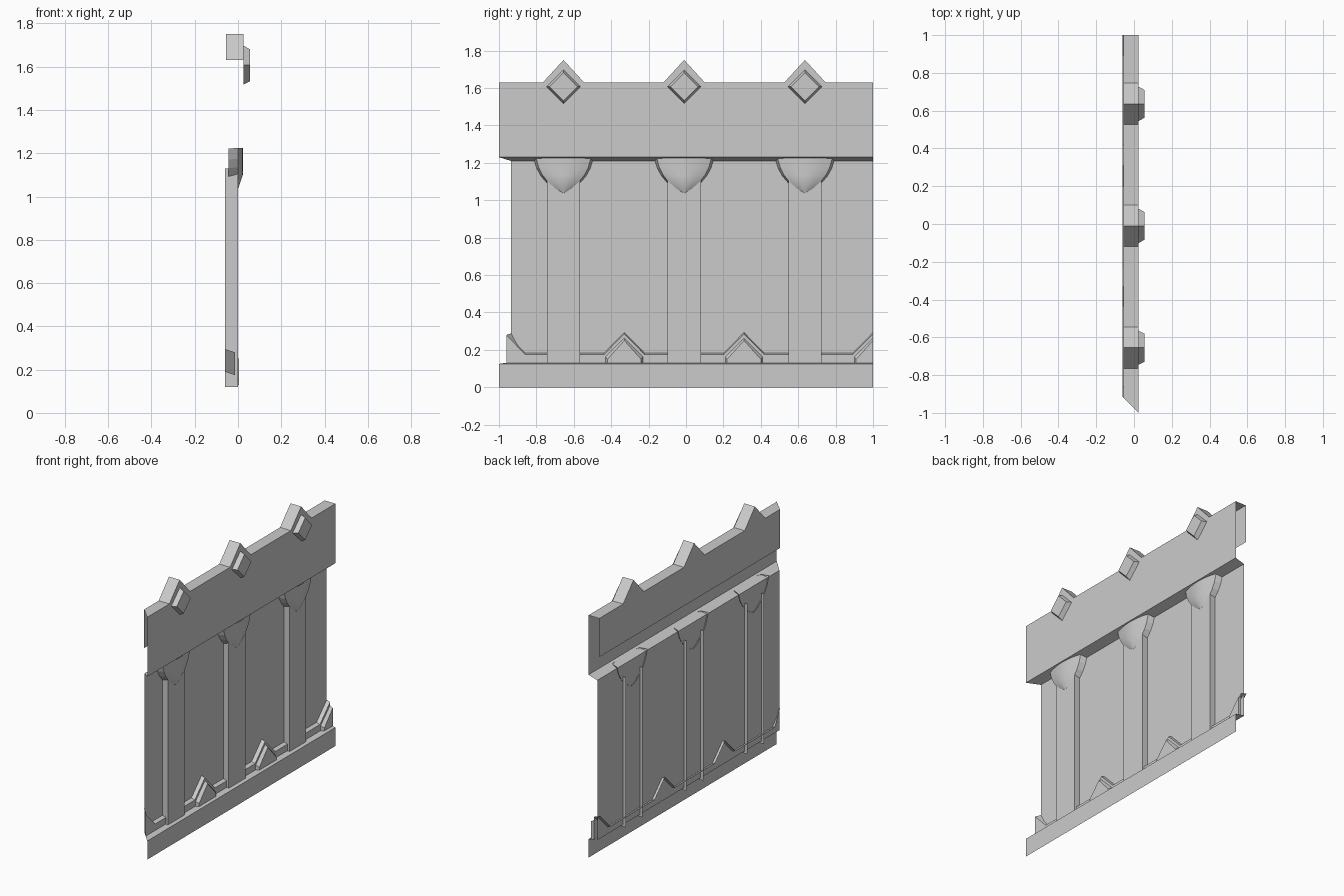
import bpy
import math

cube = bpy.data.objects.get("Cube")
if cube:
    bpy.data.objects.remove(cube, do_unlink=True)

GREY = (0.6, 0.6, 0.6, 1)
stone = bpy.data.materials.new("grey_stone")
stone.use_nodes = True
stone.diffuse_color = GREY
stone.node_tree.nodes["Principled BSDF"].inputs["Base Color"].default_value = GREY

FACE, PANEL, BACK = 0.025, -0.04, -0.055   # wall depths along x
BAYS = (-0.655, -0.01, 0.636)              # pilaster centres along y


def mitre(x):
    """Position of the mitred end at depth x."""
    return -1 + (FACE - x)


def build(name, verts, faces, smooth=False):
    mesh = bpy.data.meshes.new(name)
    mesh.from_pydata(verts, [], faces)
    mesh.materials.append(stone)
    obj = bpy.data.objects.new(name, mesh)
    bpy.context.collection.objects.link(obj)
    if smooth:
        for poly in mesh.polygons:
            poly.use_smooth = True
    return obj


def loft(name, rows, closed=False, caps=(), smooth=False):
    """Skin rows of equal length; caps lists the rows to fill."""
    n = len(rows[0])
    verts = [p for row in rows for p in row]
    faces = []
    for r in range(len(rows) - 1):
        for i in range(n if closed else n - 1):
            j = (i + 1) % n
            faces.append((r * n + i, r * n + j, (r + 1) * n + j, (r + 1) * n + i))
    for r in caps:
        faces.append(tuple(range(r * n, r * n + n)))
    return build(name, verts, faces, smooth)


def at(x, outline):
    return [(x, y, z) for y, z in outline]


def strip(name, profile):
    """Sweep an (x, z) profile along the wall."""
    return loft(name, [[(x, mitre(x), z), (x, 1, z)] for x, z in profile])


# Plinth, main panel and sloping soffit
strip("plinth", [(FACE, 0), (FACE, 0.125), (PANEL, 0.135)])
strip("wall_panel", [(PANEL, 0.135), (PANEL, 1.21)])
strip("soffit", [(PANEL, 1.21), (FACE, 1.23)])


# Parapet with three pointed crests
def parapet_top(x):
    line = [(mitre(x), 1.63)]
    for c in BAYS:
        line += [(c - 0.11, 1.63), (c, 1.75), (c + 0.11, 1.63)]
    return line + [(1, 1.63)]


def plate(name, x, top, bottom, facing):
    ring = at(x, top) + [(x, top[-1][0], bottom), (x, top[0][0], bottom)]
    order = range(len(ring))
    return build(name, ring, [tuple(order) if facing < 0 else tuple(reversed(order))])


loft("parapet_top", [at(FACE, parapet_top(FACE)), at(BACK, parapet_top(BACK))])
plate("parapet_front", FACE, parapet_top(FACE), 1.23, 1)
plate("parapet_back", BACK, parapet_top(BACK), 1.37, -1)


# Diamond bosses on the crests
def diamond(c, r):
    return [(c, 1.607 - r), (c + r, 1.607), (c, 1.607 + r), (c - r, 1.607)]


for c in BAYS:
    loft("diamond_boss", [at(FACE, diamond(c, 0.09)), at(0.055, diamond(c, 0.074))],
         closed=True, caps=[1])

# Pilasters
for c in BAYS:
    section = [(-0.06, c - 0.089), (0, c - 0.089), (0, c + 0.089), (-0.06, c + 0.089)]
    loft("pilaster", [[(x, y, z) for x, y in section] for z in (0.12, 1.13)])

# Corbels: flared shield rim with a domed front
HALF = [(0.004, 1.04), (0.04, 1.06), (0.085, 1.1), (0.112, 1.135), (0.132, 1.175), (0.146, 1.225)]
for c in BAYS:
    rows = []
    for w, z in HALF:
        bulge = 0.022 * min(1, (z - 1.035) / 0.06)
        rows.append([(bulge * math.cos(u * math.pi / 12), c + w * u / 6, z) for u in range(-6, 7)])
    loft("corbel_dome", rows, smooth=True)
    front = [(c - w, z) for w, z in reversed(HALF)] + [(c + w, z) for w, z in HALF]
    flare = [(c + (y - c) * 1.1, z - 0.004) for y, z in front]
    loft("corbel_rim", [at(-0.045, flare), at(0, front)])


# Skirting with pointed chevrons
def skirting(x, drop):
    line = [(mitre(x), 0.295 - drop), (-0.86, 0.19 - drop)]
    for c in (-0.33, 0.31):
        line += [(c - 0.108, 0.19 - drop), (c, 0.3 - drop), (c + 0.108, 0.19 - drop)]
    return line + [(0.892, 0.19 - drop), (1, 0.3 - drop)]


SKIRT = -0.015
loft("skirting_top", [at(SKIRT, skirting(SKIRT, 0.015)), at(-0.06, skirting(-0.06, 0))])
plate("skirting_front", SKIRT, skirting(SKIRT, 0.015), 0.13, 1)


# Raised gables inside the chevrons; the last is cut by the wall end
def gable(c, r, peak):
    return [(c - r, 0.13), (min(c + r, 1), 0.13), (min(c + r, 1), peak - 0.1 if c < 1 else peak),
            (c, peak), (c - r, peak - 0.1)]


for c in (-0.33, 0.31, 1):
    loft("chevron_gable", [at(SKIRT, gable(c, 0.1, 0.263)), at(0.005, gable(c, 0.09, 0.25))],
         closed=True, caps=[1])
